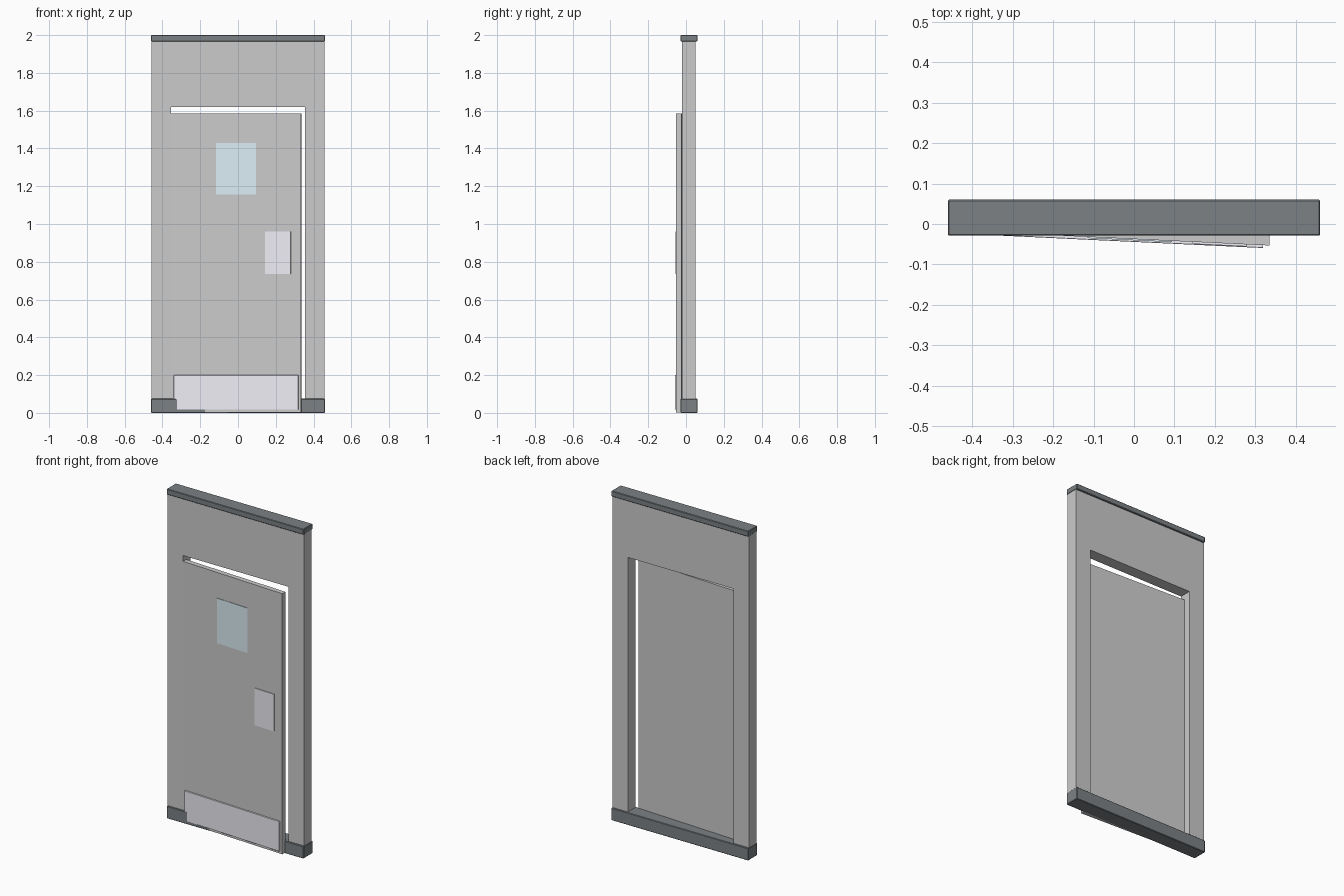
import bpy, math
from mathutils import Matrix

if "Cube" in bpy.data.objects:
    bpy.data.objects.remove(bpy.data.objects["Cube"])


def material(name, rgb):
    m = bpy.data.materials.new(name)
    m.diffuse_color = (*rgb, 1)
    m.use_nodes = True
    m.node_tree.nodes["Principled BSDF"].inputs["Base Color"].default_value = m.diffuse_color
    return m


dark = material("dark_trim", (0.2, 0.22, 0.23))
metal = material("pale_metal", (0.86, 0.86, 0.92))
glass = material("pale_glass", (0.72, 0.86, 0.92))


def box(name, x, y, z, mat=None, bevel=0, frame=Matrix()):
    """Box from (min, max) ranges, placed in an optional local frame."""
    bpy.ops.mesh.primitive_cube_add(size=1)
    ob = bpy.context.object
    ob.name = name
    size = [r[1] - r[0] for r in (x, y, z)]
    mid = [(r[0] + r[1]) / 2 for r in (x, y, z)]
    ob.data.transform(Matrix.Translation(mid) @ Matrix.Diagonal((*size, 1)))
    ob.matrix_world = frame
    if mat:
        ob.data.materials.append(mat)
    if bevel:
        b = ob.modifiers.new("edge", 'BEVEL')
        b.width = bevel
        b.segments = 1
    return ob


# Wall surround: two posts and the panel over the doorway
wall_y = (-0.021, 0.051)
box("left_post", (-0.458, -0.355), wall_y, (0.003, 1.98))
box("right_post", (0.355, 0.458), wall_y, (0.003, 1.98))
box("header_panel", (-0.355, 0.355), wall_y, (1.62, 1.98))

# Dark cap and skirting
trim_y = (-0.029, 0.06)
box("top_cap", (-0.46, 0.46), trim_y, (1.966, 2.0), dark, 0.003)
box("base_trim", (-0.46, 0.46), trim_y, (0, 0.075), dark, 0.003)

# Door leaf slightly ajar, hinged on the left; local x runs along the leaf
hinge = Matrix.Translation((-0.355, -0.0205, 0)) @ Matrix.Rotation(math.radians(-2.7), 4, 'Z')
box("door_leaf", (0, 0.69), (0, 0.03), (0.003, 1.585), frame=hinge)
box("window_pane", (0.24, 0.45), (-0.003, 0.01), (1.157, 1.43), glass, frame=hinge)
box("push_plate", (0.50, 0.635), (-0.005, 0.01), (0.735, 0.96), metal, frame=hinge)
box("kick_plate", (0.015, 0.675), (-0.007, 0.01), (0.018, 0.2), metal, 0.001, hinge)
